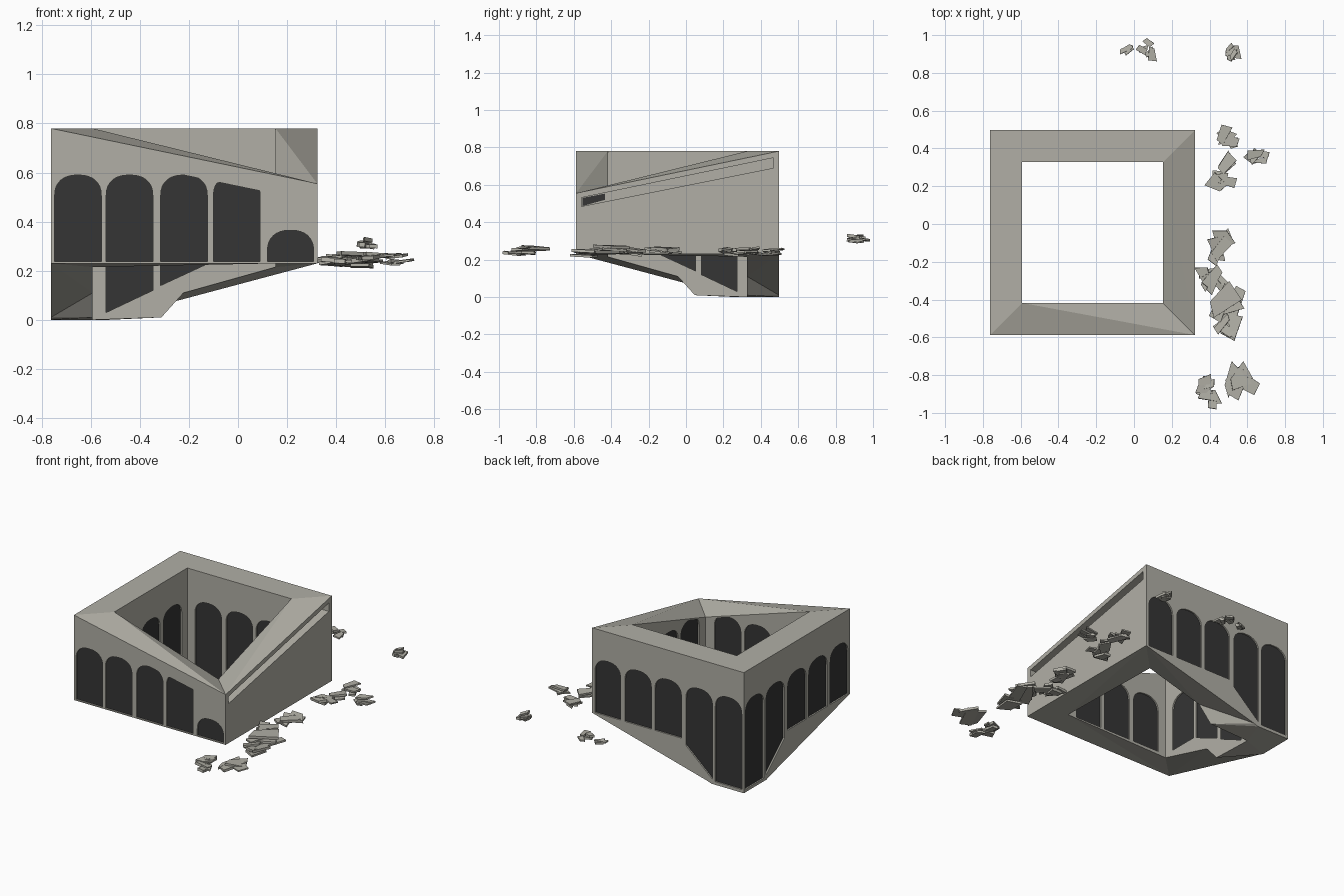
import bpy, bmesh, math, random
from mathutils import Vector, Matrix

if "Cube" in bpy.data.objects:
    bpy.data.objects.remove(bpy.data.objects["Cube"])

random.seed(7)
L, T, DEEP = 1.085, 0.17, 0.012   # side length, wall thickness, arch recess


def mat(name, col):
    m = bpy.data.materials.new(name)
    m.diffuse_color = (*col, 1)
    m.use_nodes = True
    m.node_tree.nodes["Principled BSDF"].inputs["Base Color"].default_value = m.diffuse_color
    return m


stone = mat("stone", (0.44, 0.43, 0.38))
dark = mat("dark_opening", (0.035, 0.035, 0.035))


def P(u, v, z):
    # u runs right and v runs forward from the back left corner
    return Vector((u - 0.762, 0.497 - v, z))


def finish(bm, name, material=None):
    bmesh.ops.recalc_face_normals(bm, faces=bm.faces[:])
    me = bpy.data.meshes.new(name)
    bm.to_mesh(me)
    bm.free()
    ob = bpy.data.objects.new(name, me)
    bpy.context.collection.objects.link(ob)
    if material:
        me.materials.append(material)
    return ob


def loft(bm, a, b):
    va, vb = [bm.verts.new(p) for p in a], [bm.verts.new(p) for p in b]
    n = len(va)
    for i in range(n):
        j = (i + 1) % n
        bm.faces.new((va[i], va[j], vb[j], vb[i]))
    bm.faces.new(va[::-1])
    bm.faces.new(vb)


# --- courtyard walls: a closed ring with one high-cut and one deep corner
# station: outer u, v, inner u, v, bottom outer/inner, top outer/inner
I = L - T
slope = [(0.23, 0.45, 0.0, 0.01), (0.26, 0.54, 0.01, 0.11)]
ring = [(0, 0, T, T, 0, 0, .78, .78)]
ring += [(o, 0, i, T, zo, zi, .78, .78) for o, i, zo, zi in slope]
ring += [(L, 0, I, T, .23, .215, .78, .78), (L, L, I, I, .23, .23, .555, .545),
         (0, L, T, I, .23, .215, .78, .78)]
ring += [(0, o, T, i, zo, zi, .78, .78) for o, i, zo, zi in slope[::-1]]
bm = bmesh.new()
secs = []
for ou, ov, iu, iv, bo, bi, to, ti in ring:
    secs.append([bm.verts.new(p) for p in (P(ou, ov, bo), P(iu, iv, bi), P(iu, iv, ti), P(ou, ov, to))])
for k, s in enumerate(secs):
    n = secs[(k + 1) % len(secs)]
    for i in range(4):
        j = (i + 1) % 4
        bm.faces.new((s[i], s[j], n[j], n[i]))
bmesh.ops.triangulate(bm, faces=bm.faces[:])
walls = finish(bm, "courtyard_walls", stone)

# --- arches
COLS = [(.015, .205), (.225, .415), (.447, .637), (.662, .852), (.882, 1.07)]
SIDES = {
    "back": lambda a, z, d: P(a, d, z), "left": lambda a, z, d: P(d, a, z),
    "front": lambda a, z, d: P(a, L - d, z),
    "in_back": lambda a, z, d: P(a, T - d, z), "in_left": lambda a, z, d: P(T - d, a, z),
    "in_front": lambda a, z, d: P(a, I + d, z), "in_right": lambda a, z, d: P(I + d, a, z),
}


def arch(a0, a1, b0, b1, top=0.59, clip=None):
    h = 0.085
    c, r = (a0 + a1) / 2, (a1 - a0) / 2
    pts = [(a0, b0), (a1, b1)]
    for k in range(17):
        t = math.pi * k / 16
        x, y = math.cos(t), max(math.sin(t), 0)
        a = c + r * math.copysign(abs(x) ** 0.85, x)
        z = top - h + h * y ** 0.85
        pts.append((a, min(z, clip(a)) if clip else z))
    return pts


cut, pan = bmesh.new(), bmesh.new()
for name, place in SIDES.items():
    inner = name.startswith("in_")
    for k, (a0, a1) in enumerate(COLS):
        if inner and k in (0, 4):
            continue
        b0 = b1 = 0.237
        top, clip = 0.59, None
        if name in ("back", "left"):
            b0, b1 = [(.02, .02), (.03, .2)][k] if k < 2 else (b0, b1)
        elif name in ("in_back", "in_left"):
            b0, b1 = [(.03, .12), (.14, .228)][k - 1] if k < 3 else (b0, b1)
        elif name == "front":
            clip = lambda a: .702 - .207 * a
            top = .365 if k == 4 else .59
        else:
            clip = lambda a: .77 - .315 * (a - T)
        if not inner and name != "front" and k == 4:
            a1 = 1.065
        pts = arch(a0, a1, b0, b1, top, clip)
        loft(cut, [place(a, z, -.005) for a, z in pts], [place(a, z, DEEP) for a, z in pts])
        loft(pan, [place(a, z, DEEP - .003) for a, z in pts], [place(a, z, DEEP + .001) for a, z in pts])

# --- broken gap under the top edge of the right wall
gap = [(.03, .69), (L - .03, .485), (L - .03, .75 - .207 * (L - .03)), (.03, .744)]
loft(cut, [P(L + .01, v, z) for v, z in gap], [P(L - .05, v, z) for v, z in gap])
hole = [(.93, .52), (1.05, .487), (1.05, .53), (.93, .553)]
loft(pan, [P(L - .046, v, z) for v, z in hole], [P(L - .051, v, z) for v, z in hole])

finish(pan, "arch_panels", dark)
cutter = finish(cut, "arch_cutter")
cutter.hide_render = True
cutter.hide_set(True)
mod = walls.modifiers.new("arches", "BOOLEAN")
mod.operation, mod.solver, mod.object = "DIFFERENCE", "EXACT", cutter

# --- rubble: clusters of thin angular shards (x, y, z, spread x, spread y, count, size)
CLUSTERS = [
    (.03, .93, .31, .07, .04, 8, .07), (.53, .91, .31, .03, .03, 7, .07),
    (.48, .44, .24, .04, .04, 5, .11), (.48, .27, .24, .05, .06, 6, .11),
    (.67, .35, .24, .05, .02, 5, .09), (.47, -.11, .24, .05, .06, 5, .14),
    (.41, -.28, .24, .04, .06, 7, .11), (.50, -.37, .25, .04, .07, 4, .19),
    (.49, -.53, .23, .04, .04, 4, .14), (.40, -.88, .24, .04, .06, 8, .09),
    (.53, -.83, .245, .05, .04, 4, .16)]
R = random.uniform
for n, (x, y, z, sx, sy, count, size) in enumerate(CLUSTERS):
    bm = bmesh.new()
    for _ in range(count):
        l, w, h = size * R(.4, .6), size * R(.2, .42), R(.004, .009)
        quad = [(-l, -w * R(.2, .9)), (l * R(.6, 1), -w), (l, w * R(.1, 1)), (-l * R(.3, .9), w * R(.3, .9))]
        m = (Matrix.Translation((x + R(-sx, sx), y + R(-sy, sy), z + R(-.014, .02)))
             @ Matrix.Rotation(R(0, 6.28), 4, "Z") @ Matrix.Rotation(R(-.13, .13), 4, "X")
             @ Matrix.Rotation(R(-.13, .13), 4, "Y"))
        loft(bm, [m @ Vector((a, b, -h)) for a, b in quad], [m @ Vector((a, b, h)) for a, b in quad])
    finish(bm, f"rubble_{n + 1}", stone)
